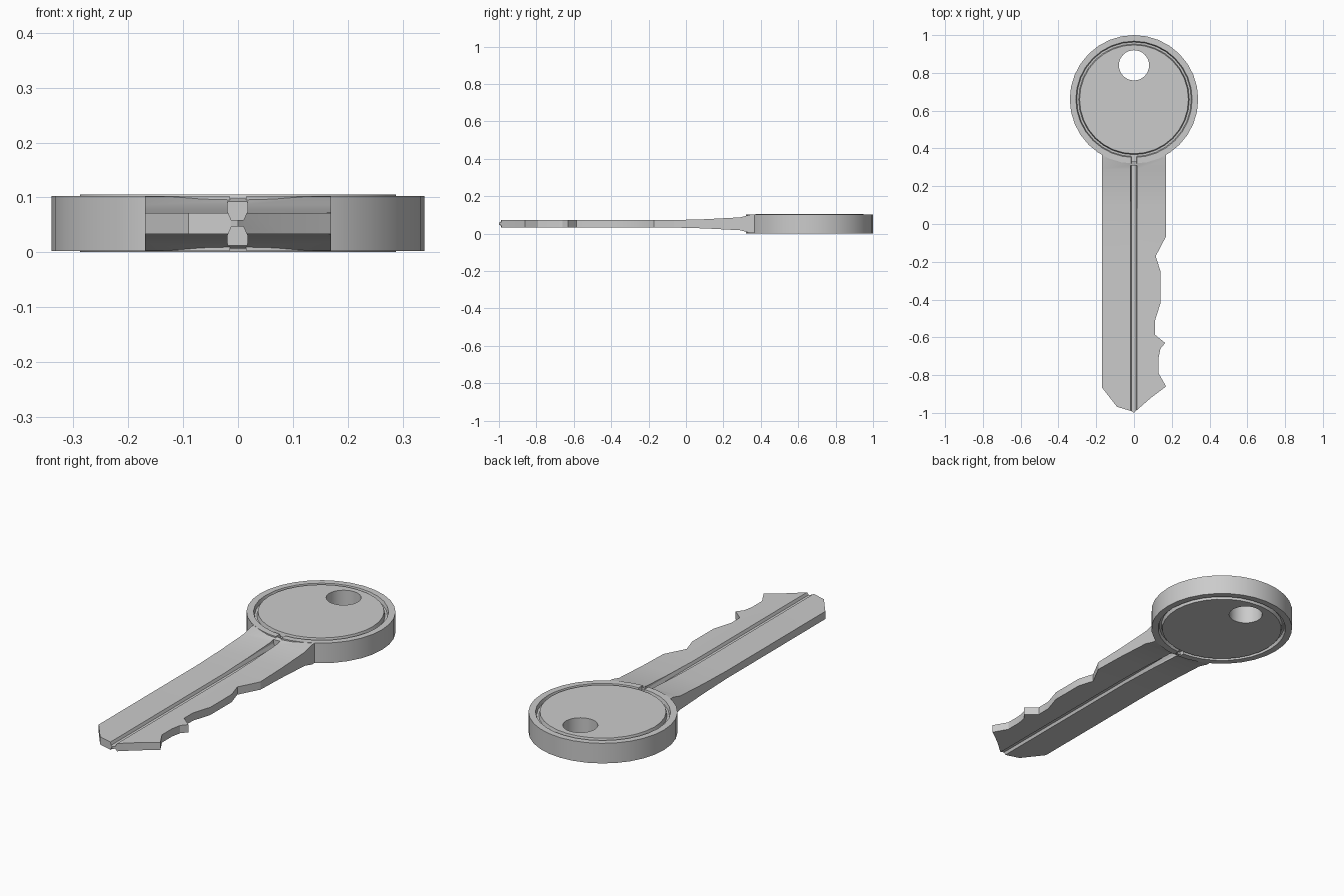
import bpy, bmesh
from math import sin, cos, pi
from mathutils import Vector

if "Cube" in bpy.data.objects:
    bpy.data.objects.remove(bpy.data.objects["Cube"])


def prism(name, pts, axis, lo, hi):
    """Extrude a closed 2D outline along x, y or z."""
    place = {'x': lambda a, b, t: (t, a, b),
             'y': lambda a, b, t: (a, t, b),
             'z': lambda a, b, t: (a, b, t)}[axis]
    bm = bmesh.new()
    face = bm.faces.new([bm.verts.new(place(a, b, lo)) for a, b in pts])
    new = bmesh.ops.extrude_face_region(bm, geom=[face])['geom']
    shift = Vector(place(0, 0, hi - lo))
    bmesh.ops.translate(bm, vec=shift, verts=[v for v in new if isinstance(v, bmesh.types.BMVert)])
    return finish(name, bm)


def lathe(name, profile, cy, n):
    """Revolve an (r, z) profile, closed with a cap at both ends."""
    bm = bmesh.new()
    rings = [[bm.verts.new((r * sin(2 * pi * i / n), cy + r * cos(2 * pi * i / n), z))
              for i in range(n)] for r, z in profile]
    for a, b in zip(rings, rings[1:]):
        for i in range(n):
            j = (i + 1) % n
            bm.faces.new((a[i], a[j], b[j], b[i]))
    bm.faces.new(rings[0])
    bm.faces.new(rings[-1])
    return finish(name, bm)


def finish(name, bm):
    bmesh.ops.recalc_face_normals(bm, faces=bm.faces)
    me = bpy.data.meshes.new(name)
    bm.to_mesh(me)
    bm.free()
    ob = bpy.data.objects.new(name, me)
    bpy.context.collection.objects.link(ob)
    return ob


def boolean(target, tool, op='DIFFERENCE'):
    """Apply a boolean and discard the helper."""
    mod = target.modifiers.new(op, 'BOOLEAN')
    mod.operation, mod.object, mod.solver = op, tool, 'EXACT'
    bpy.context.view_layer.objects.active = target
    bpy.ops.object.modifier_apply(modifier=mod.name)
    bpy.data.objects.remove(tool)


MID = 0.0525


def both_faces(pts):
    """A side profile and its mirror image about the mid plane."""
    return pts, [(a, 2 * MID - z) for a, z in pts]


# Round bow with a thin ring groove on each face
top = [(0.34, 0.103), (0.308, 0.103), (0.303, 0.085), (0.293, 0.085), (0.288, 0.105)]
bottom = both_faces(top)[1]
head = lathe('key_head', bottom[::-1] + top, 0.66, 32)

# Hole for a key ring
hole = [(0.08 * sin(2 * pi * i / 32), 0.84 + 0.08 * cos(2 * pi * i / 32)) for i in range(32)]
boolean(head, prism('hole_cutter', hole, 'z', -0.1, 0.2))

# Slots joining the blade groove to the ring groove
slot = [(-0.012, 0.085), (0.012, 0.085), (0.019, 0.12), (-0.019, 0.12)]
for pts in both_faces(slot):
    boolean(head, prism('slot_cutter', pts, 'y', 0.28, 0.362))

# Blade outline with cut teeth
outline = [(0.17, 0.37), (0.17, -0.065), (0.115, -0.17), (0.14, -0.25), (0.14, -0.42),
           (0.11, -0.515), (0.11, -0.585), (0.165, -0.63), (0.14, -0.66), (0.13, -0.71),
           (0.13, -0.79), (0.17, -0.86), (0.09, -0.92), (0.01, -0.99), (0, -1.0),
           (-0.015, -0.99), (-0.09, -0.968), (-0.17, -0.865), (-0.17, 0.37),
           (-0.09, 0.34), (0, 0.33), (0.09, 0.34)]
blade = prism('key_blade', outline, 'z', -0.1, 0.2)

# Blade thickness, flaring towards the bow
upper = [(-1.1, 0.072), (-0.08, 0.072), (0.1, 0.077), (0.29, 0.087), (0.345, 0.102), (0.4, 0.102)]
lower = both_faces(upper)[1]
boolean(blade, prism('thickness', upper + lower[::-1], 'x', -0.3, 0.3), 'INTERSECT')

# Long groove on both sides of the blade
groove = [(-0.012, 0.0585), (0.01, 0.0585), (0.017, 0.074), (0.017, 0.12), (-0.019, 0.12), (-0.019, 0.074)]
for pts in both_faces(groove):
    boolean(blade, prism('groove_cutter', pts, 'y', -1.1, 0.31))

# Smooth the round sides, keep the edges crisp
for ob in (head, blade):
    bpy.ops.object.select_all(action='DESELECT')
    ob.select_set(True)
    bpy.context.view_layer.objects.active = ob
    bpy.ops.object.shade_smooth_by_angle(angle=0.4)
